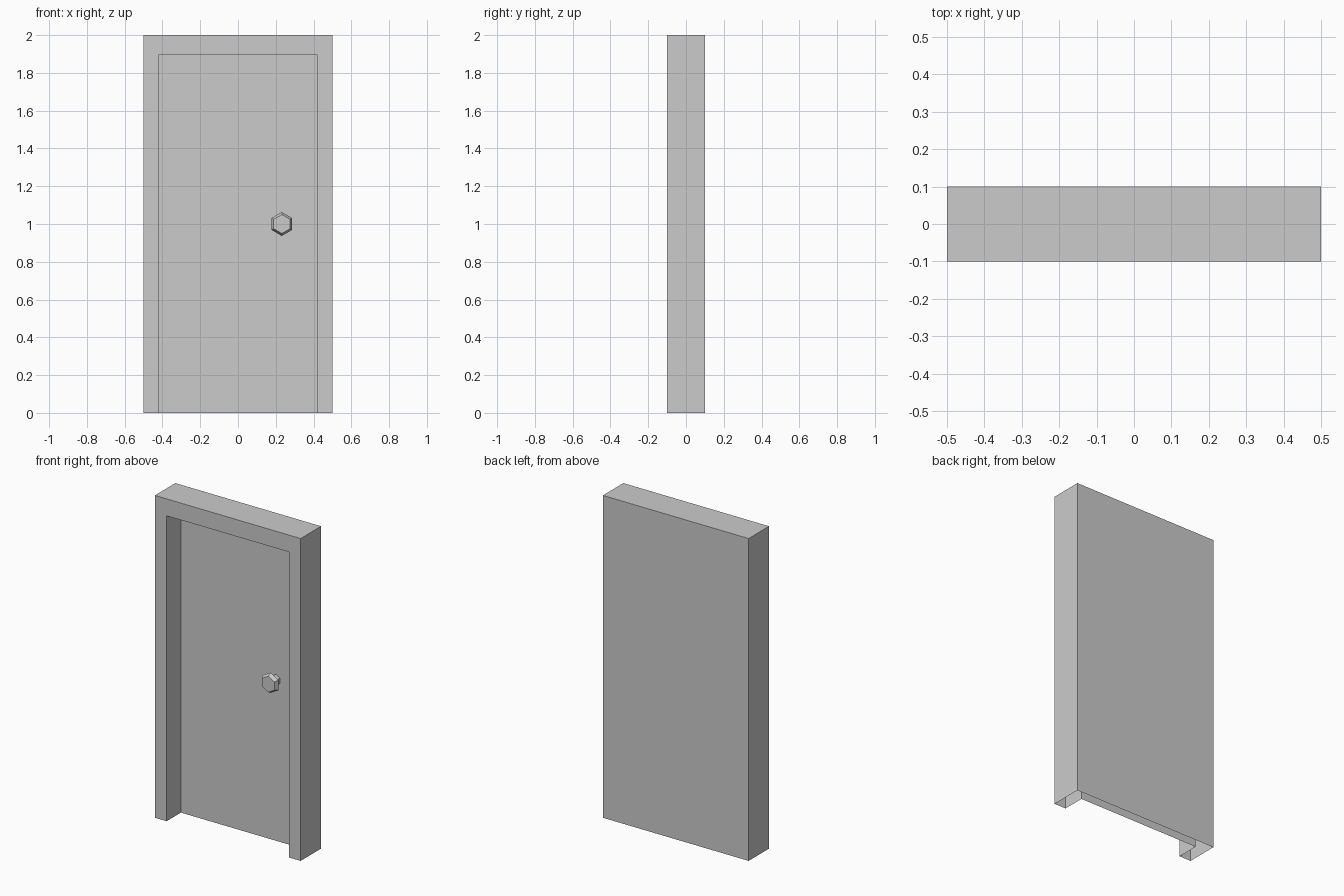
import bpy, bmesh, math

if "Cube" in bpy.data.objects:
    bpy.data.objects.remove(bpy.data.objects["Cube"])


def make_object(name, loops, closed, caps):
    """Bridge equal-length point loops with quads and cap the listed ones."""
    bm = bmesh.new()
    rings = [[bm.verts.new(p) for p in loop] for loop in loops]
    n = len(rings[0])
    for a, b in zip(rings, rings[1:]):
        for i in range(n if closed else n - 1):
            j = (i + 1) % n
            bm.faces.new((a[i], a[j], b[j], b[i]))
    for c in caps:
        bm.faces.new(rings[c])
    bmesh.ops.recalc_face_normals(bm, faces=bm.faces)
    mesh = bpy.data.meshes.new(name)
    bm.to_mesh(mesh)
    bm.free()
    obj = bpy.data.objects.new(name, mesh)
    bpy.context.collection.objects.link(obj)
    return obj


def arch(half_width, height, y):
    return [(-half_width, y, 0), (-half_width, y, height),
            (half_width, y, height), (half_width, y, 0)]


def hexagon(radius, y, x=0.232, z=1.0):
    return [(x + radius * math.sin(k * math.pi / 3), y,
             z + radius * math.cos(k * math.pi / 3)) for k in range(6)]


# Door and frame: one hollow shell, open underneath, from recessed panel to back
make_object("door_and_frame",
            [arch(0.42, 1.895, 0.04), arch(0.42, 1.895, -0.1),
             arch(0.5, 2.0, -0.1), arch(0.5, 2.0, 0.1)],
            closed=False, caps=(0, 3))

# Door knob: hexagonal stem flaring into a bevelled head
make_object("door_knob",
            [hexagon(0.033, 0.04), hexagon(0.033, 0.01),
             hexagon(0.063, -0.012), hexagon(0.05, -0.035)],
            closed=True, caps=(3,))
